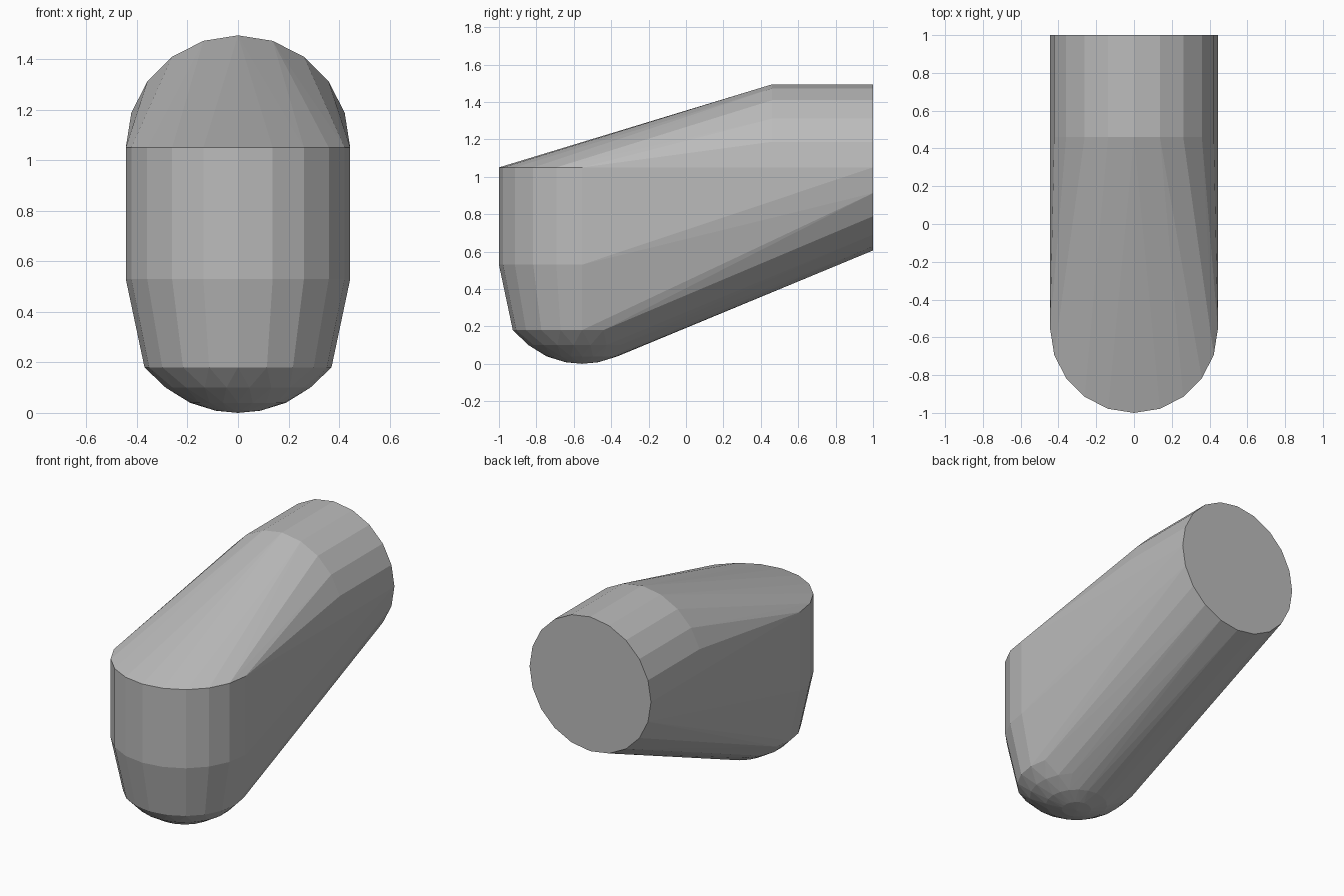
import bpy, bmesh
from math import sin, cos, pi, sqrt
from mathutils import Vector

cube = bpy.data.objects.get("Cube")
if cube:
    bpy.data.objects.remove(cube)

SIDES = 20
RADIUS = 0.444
FRONT_Y = -0.556      # axis of the upright rounded end
AXIS_Z = 1.05         # axis of the horizontal round end
CAP = 0.47            # sphere radius of the bottom cap

grey = bpy.data.materials.new("plain grey")
grey.use_nodes = True
colour = (0.5, 0.5, 0.5, 1)
grey.diffuse_color = colour
grey.node_tree.nodes["Principled BSDF"].inputs["Base Color"].default_value = colour


def ring(bm, centre, u, v, radius, turn=0.0):
    """Add one circle of points in the plane of u and v."""
    for i in range(SIDES):
        a = 2 * pi * (i + turn) / SIDES
        bm.verts.new(centre + radius * (cos(a) * u + sin(a) * v))


X, Y, Z = Vector((1, 0, 0)), Vector((0, 1, 0)), Vector((0, 0, 1))
bm = bmesh.new()

# Horizontal round end with a flat back
for y in (0.46, 1.0):
    ring(bm, Vector((0, y, AXIS_Z)), X, Z, RADIUS)

# Upright end: straight wall, then a taper down to the cap
for z, r in ((AXIS_Z, RADIUS), (0.53, RADIUS), (0.18, 0.37)):
    ring(bm, Vector((0, FRONT_Y, z)), X, Y, r)

# Shallow spherical cap underneath
for k, r in enumerate((0.29, 0.19, 0.09)):
    ring(bm, Vector((0, FRONT_Y, CAP - sqrt(CAP ** 2 - r ** 2))), X, Y, r, 0.5 * (k % 2 == 0))
bm.verts.new((0, FRONT_Y, 0))

# Skin everything with one convex shell and drop the inner points
hull = bmesh.ops.convex_hull(bm, input=bm.verts[:])
inner = {e for e in hull["geom_interior"] + hull["geom_unused"]
         if isinstance(e, bmesh.types.BMVert)}
bmesh.ops.delete(bm, geom=list(inner), context="VERTS")
bmesh.ops.dissolve_limit(bm, angle_limit=0.002, verts=bm.verts[:], edges=bm.edges[:])
bmesh.ops.recalc_face_normals(bm, faces=bm.faces[:])

mesh = bpy.data.meshes.new("rounded_body")
bm.to_mesh(mesh)
bm.free()
mesh.materials.append(grey)
body = bpy.data.objects.new("rounded_body", mesh)
bpy.context.collection.objects.link(body)
